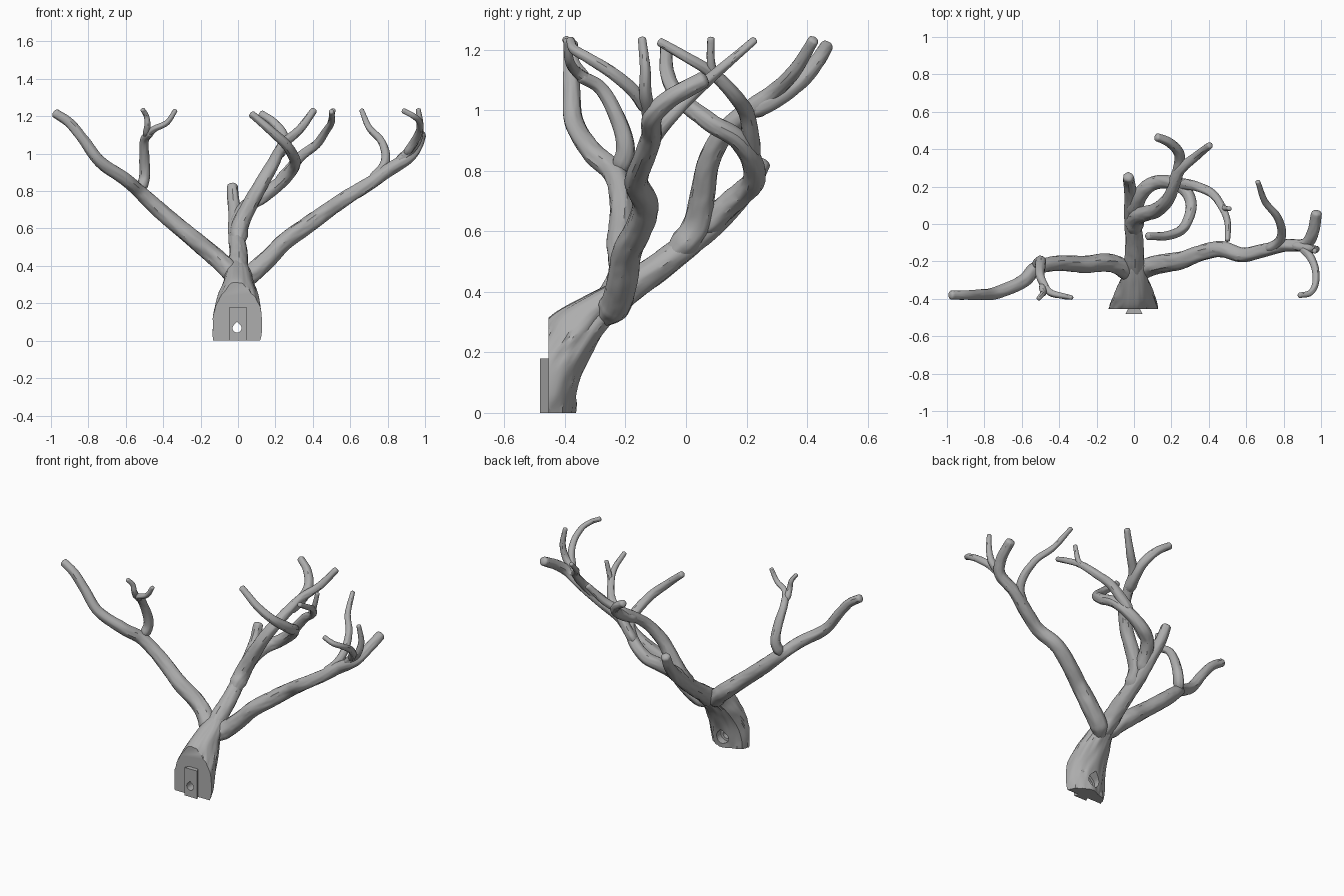
import bpy, bmesh, math
from mathutils import Vector, noise

cube = bpy.data.objects.get("Cube")
if cube:
    bpy.data.objects.remove(cube)

bark = bpy.data.materials.new("grey bark")
bark.use_nodes = True
GREY = (0.42, 0.42, 0.42, 1)
bark.diffuse_color = GREY
bark.node_tree.nodes["Principled BSDF"].inputs["Base Color"].default_value = GREY

SIDES = 32


def finish(name, bm, smooth=True):
    bmesh.ops.recalc_face_normals(bm, faces=bm.faces)
    mesh = bpy.data.meshes.new(name)
    bm.to_mesh(mesh)
    bm.free()
    mesh.materials.append(bark)
    ob = bpy.data.objects.new(name, mesh)
    bpy.context.collection.objects.link(ob)
    bpy.ops.object.select_all(action='DESELECT')
    ob.select_set(True)
    bpy.context.view_layer.objects.active = ob
    if smooth:
        bpy.ops.object.shade_smooth_by_angle(angle=math.radians(35))
    return ob


def loft(bm, rings):
    """Skin a list of point rings and cap both ends."""
    rows = [[bm.verts.new(p) for p in ring] for ring in rings]
    for a, b in zip(rows, rows[1:]):
        for i in range(len(a)):
            j = (i + 1) % len(a)
            bm.faces.new((a[i], a[j], b[j], b[i]))
    bm.faces.new(rows[0][::-1])
    bm.faces.new(rows[-1])


def spline(pts, steps=9):
    """Smooth path through the points."""
    p = [pts[0] * 2 - pts[1]] + pts + [pts[-1] * 2 - pts[-2]]
    out = []
    for a, b, c, d in zip(p, p[1:], p[2:], p[3:]):
        for k in range(steps):
            t = k / steps
            out.append(0.5 * (2 * b + (c - a) * t + (2 * a - 5 * b + 4 * c - d) * t * t
                              + (3 * b - a - 3 * c + d) * t ** 3))
    return out + [pts[-1]]


def ridge(angle, along, seed):
    """Bark relief: broad swells plus sharp grooves running along the limb."""
    around = Vector((math.cos(angle), math.sin(angle), 0))
    swell = noise.noise(around * 1.5 + Vector((0, 0, along * 5 + seed)))
    groove = abs(noise.noise(around * 3.2 + Vector((0, 0, along * 9 + seed))))
    return 0.97 + 0.11 * swell + 0.2 * min(groove, 0.3)


def branch(name, r0, r1, *points):
    path = spline([Vector(p) for p in points])
    seed = sum(map(ord, name)) * 0.37
    length = [0]
    for a, b in zip(path, path[1:]):
        length.append(length[-1] + (b - a).length)
    # stations along the limb, tapered where it leaves its parent, rounded at the tip
    stations = []
    for i, p in enumerate(path):
        tan = (path[min(i + 1, len(path) - 1)] - path[max(i - 1, 0)]).normalized()
        s = length[i]
        start = 0.45 + 0.55 * min(1, s / (1.6 * r0))
        stations.append((p, tan, (r0 + (r1 - r0) * s / length[-1]) * start, s))
    for k in (0.4, 0.75, 0.95):
        stations.append((path[-1] + tan * r1 * k * 0.6, tan, r1 * math.sqrt(1 - k * k), length[-1]))
    rings, side = [], Vector((0.3, 1, 0.1))
    for p, tan, r, s in stations:
        side = (side - tan * side.dot(tan)).normalized()
        up = tan.cross(side)
        ring = []
        for i in range(SIDES):
            a = math.tau * i / SIDES
            ring.append(p + (side * math.cos(a) + up * math.sin(a)) * r * ridge(a, s, seed))
        rings.append(ring)
    bm = bmesh.new()
    loft(bm, rings)
    return finish(name, bm)


# Trunk foot: height, half width, front and back depth
WALL = -0.455
profile = [(-.02, .126, -.6, -.37), (.06, .136, -.59, -.36), (.15, .128, -.56, -.335),
           (.25, .105, -.49, -.28), (.32, .076, -.45, -.225), (.39, .058, -.33, -.165),
           (.43, .03, -.245, -.165)]
rings = []
for z, w, front, back in spline([Vector(p) for p in profile], 6):
    ring = []
    for i in range(56):
        a = math.tau * i / 56
        k = ridge(a, z * 0.5, 3)
        ring.append(Vector((w * k * math.cos(a) - .008 * max(0, 1 - z / .3),
                            (front + back) / 2 + (back - front) / 2 * k * math.sin(a), z)))
    rings.append(ring)
bm = bmesh.new()
loft(bm, rings)
for co, no in (((0, WALL, 0), (0, -1, 0)), ((0, 0, 0), (0, 0, -1))):
    cut = bmesh.ops.bisect_plane(bm, geom=bm.verts[:] + bm.edges[:] + bm.faces[:],
                                 plane_co=co, plane_no=no, clear_outer=True)
    edges = [e for e in cut["geom_cut"] if isinstance(e, bmesh.types.BMEdge)]
    bmesh.ops.holes_fill(bm, edges=edges, sides=0)
trunk = finish("trunk", bm)

# Dovetail mounting tongue on the flat face, wider at the front
bm = bmesh.new()
plan = [(-.046, -.482), (.046, -.482), (.032, WALL + .002), (-.032, WALL + .002)]
loft(bm, [[(x, y, z) for x, y in plan] for z in (0, .18)])
tongue = finish("mounting_tongue", bm, False)


# Screw hole, teardrop shaped, with a wider bore at the back
def bore(target, radius, y0, y1):
    outline = [(radius * math.cos(a), radius * math.sin(a))
               for a in (math.radians(135 + 15 * i) for i in range(19))]
    outline.append((0, radius * 1.4))
    bm = bmesh.new()
    loft(bm, [[(x - .005, y, z + .067) for x, z in outline] for y in (y0, y1)])
    cutter = finish("hole_cutter", bm, False)
    cutter.hide_render = True
    mod = target.modifiers.new("hole", 'BOOLEAN')
    mod.operation = 'DIFFERENCE'
    mod.solver = 'EXACT'
    mod.object = cutter
    bpy.context.view_layer.objects.active = target
    bpy.ops.object.modifier_apply(modifier=mod.name)
    bpy.data.objects.remove(cutter)


bore(trunk, .024, -.6, -.2)
bore(trunk, .04, -.405, -.2)
bore(tongue, .024, -.6, -.4)

# Right limb and its forked twig
branch("right_limb", .052, .024, (0, -.29, .31), (-.07, -.23, .4), (-.15, -.205, .47),
       (-.26, -.215, .56), (-.4, -.21, .68), (-.52, -.235, .79), (-.6, -.31, .86),
       (-.74, -.37, .96), (-.83, -.378, 1.08), (-.9, -.38, 1.165), (-.975, -.38, 1.215))
branch("right_twig", .033, .02, (-.53, -.23, .78), (-.5, -.2, .87), (-.5, -.225, .97),
       (-.5, -.28, 1.07), (-.47, -.345, 1.11))
branch("right_twig_inner_tip", .02, .012, (-.49, -.31, 1.085), (-.45, -.365, 1.13),
       (-.38, -.385, 1.165), (-.335, -.393, 1.23))
branch("right_twig_outer_tip", .02, .012, (-.495, -.32, 1.09), (-.485, -.365, 1.15),
       (-.49, -.375, 1.2), (-.51, -.398, 1.235))

# Middle limb running backwards
branch("middle_limb", .057, .028, (0, -.32, .3), (0, -.2, .405), (0, -.08, .49),
       (-.01, .04, .58), (-.015, .13, .66), (-.025, .21, .75), (-.03, .25, .825))

# Upper back limb with two tips
branch("back_limb", .05, .018, (0, -.06, .5), (.01, .03, .61), (.06, .055, .72), (.12, .075, .83),
       (.18, .13, .93), (.22, .22, 1.01), (.25, .29, 1.06), (.33, .36, 1.13), (.405, .42, 1.23))
branch("back_limb_inner_tip", .034, .022, (.205, .19, .985), (.24, .3, 1.04), (.24, .38, 1.1),
       (.19, .435, 1.165), (.125, .463, 1.21))

# Curling limb with a looping end and a forked twig
branch("curl_limb", .044, .02, (-.01, .03, .58), (.015, .12, .67), (.06, .19, .73),
       (.13, .225, .77), (.22, .215, .84), (.285, .165, .91), (.305, .08, .96),
       (.265, -.02, 1.04), (.18, -.062, 1.12), (.075, -.065, 1.21))
branch("curl_twig", .032, .014, (.2, .22, .83), (.27, .215, .91), (.34, .2, .99),
       (.42, .16, 1.05), (.47, .09, 1.12), (.5, .01, 1.17), (.5, -.085, 1.225))
branch("curl_twig_tip", .017, .012, (.45, .12, 1.08), (.485, .085, 1.14), (.51, .082, 1.235))

# Left limb and its twigs
branch("left_limb", .052, .028, (.01, -.29, .3), (.07, -.235, .355), (.16, -.21, .44),
       (.25, -.195, .53), (.36, -.155, .61), (.47, -.135, .69), (.58, -.165, .765),
       (.7, -.14, .84), (.8, -.115, .91), (.91, -.11, .98), (.955, -.05, 1.04), (.975, .055, 1.1))
branch("left_inner_twig", .028, .013, (.7, -.14, .85), (.77, -.1, .92), (.79, -.04, .99),
       (.765, .04, 1.07), (.7, .12, 1.14), (.662, .225, 1.23))
branch("left_upright_twig", .028, .013, (.84, -.11, .94), (.9, -.125, 1.0), (.955, -.135, 1.06),
       (.975, -.135, 1.14), (.965, -.145, 1.235))
branch("left_front_twig", .024, .014, (.89, -.125, .99), (.94, -.17, 1.06), (.97, -.24, 1.12),
       (.97, -.32, 1.17), (.94, -.37, 1.2), (.885, -.382, 1.23))
